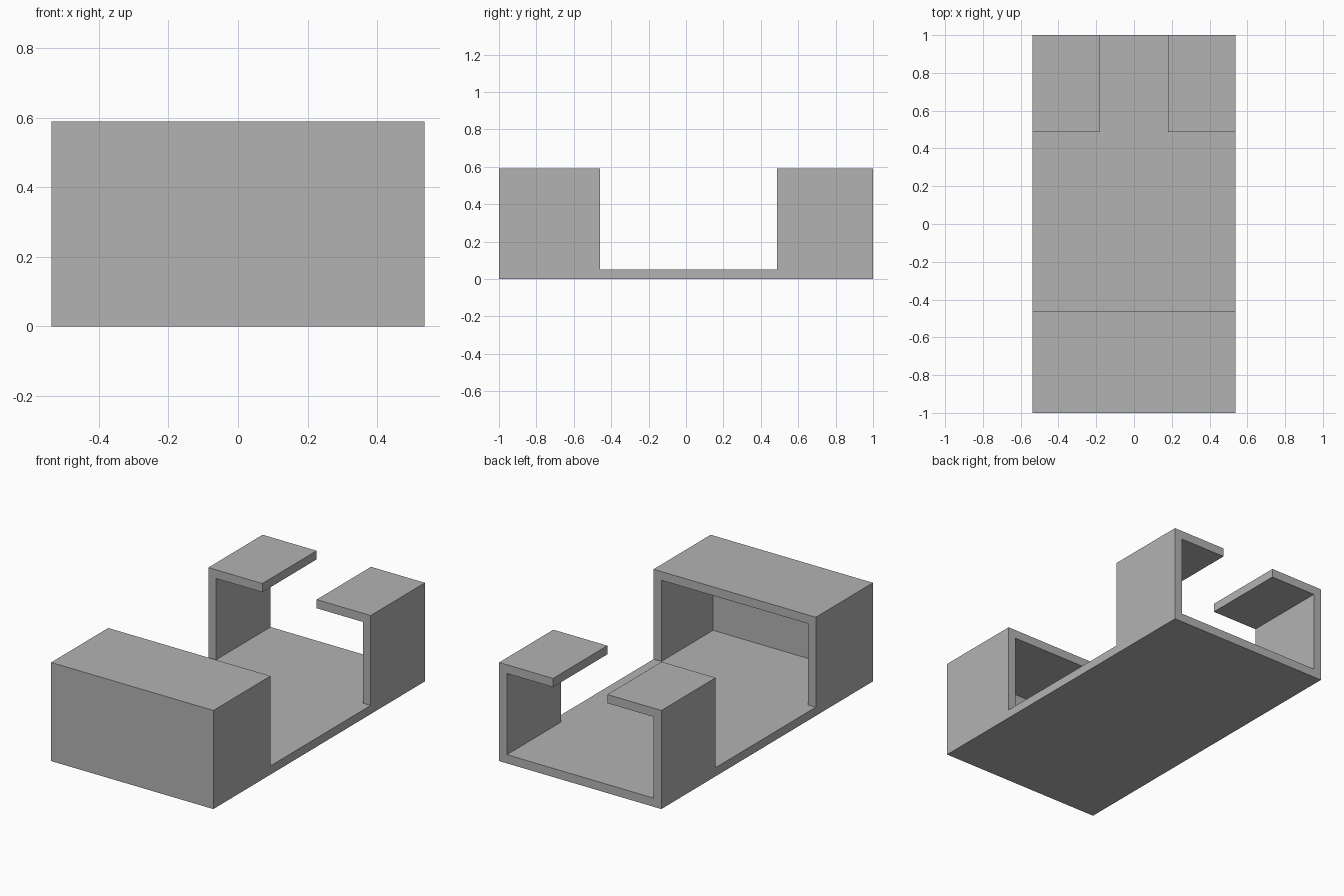
import bpy
import bmesh
import math
from mathutils import Vector

cube = bpy.data.objects.get("Cube")
if cube:
    bpy.data.objects.remove(cube, do_unlink=True)

HALF_W, HALF_L, HEIGHT = 0.537, 1.0, 0.59
WALL = 0.052
FRONT_END, REAR_START = -0.46, 0.487   # open middle bay
SLOT = 0.18                            # half gap between rear flanges
OVER = 0.2                             # cutter overshoot

grey = bpy.data.materials.new("plain_grey")
grey.use_nodes = True
colour = (0.45, 0.45, 0.45, 1)
grey.diffuse_color = colour
grey.node_tree.nodes["Principled BSDF"].inputs["Base Color"].default_value = colour


def box(name, low, high):
    low, high = Vector(low), Vector(high)
    bm = bmesh.new()
    bmesh.ops.create_cube(bm, size=1)
    for v in bm.verts:
        v.co = (low + high) / 2 + v.co * (high - low)
    mesh = bpy.data.meshes.new(name)
    bm.to_mesh(mesh)
    bm.free()
    mesh.materials.append(grey)
    obj = bpy.data.objects.new(name, mesh)
    bpy.context.collection.objects.link(obj)
    return obj


def carve(target, cutter):
    cutter.hide_render = True
    mod = target.modifiers.new(cutter.name, 'BOOLEAN')
    mod.operation = 'DIFFERENCE'
    mod.solver = 'EXACT'
    mod.object = cutter
    bpy.context.view_layer.objects.active = target
    bpy.ops.object.modifier_apply(modifier=mod.name)
    bpy.data.objects.remove(cutter, do_unlink=True)


# Solid block that becomes the floor, front cover and rear hooks
tray = box("channel_tray", (-HALF_W, -HALF_L, 0), (HALF_W, HALF_L, HEIGHT))

# Hollow, closed at the front and open at the back
inner = HALF_W - WALL
carve(tray, box("cavity", (-inner, -HALF_L + WALL, WALL),
                (inner, HALF_L + OVER, HEIGHT - WALL)))

# Middle bay, cut down to the floor
carve(tray, box("middle_bay", (-HALF_W - OVER, FRONT_END, WALL),
                (HALF_W + OVER, REAR_START, HEIGHT + OVER)))

# Slot that splits the rear roof into two flanges
carve(tray, box("roof_slot", (-SLOT, REAR_START - OVER, HEIGHT - 2 * WALL),
                (SLOT, HALF_L + OVER, HEIGHT + OVER)))

# Merge coplanar pieces left by the cuts
bm = bmesh.new()
bm.from_mesh(tray.data)
bmesh.ops.remove_doubles(bm, verts=bm.verts, dist=0.0001)
bmesh.ops.dissolve_limit(bm, angle_limit=math.radians(1),
                         verts=bm.verts, edges=bm.edges)
bm.to_mesh(tray.data)
bm.free()
